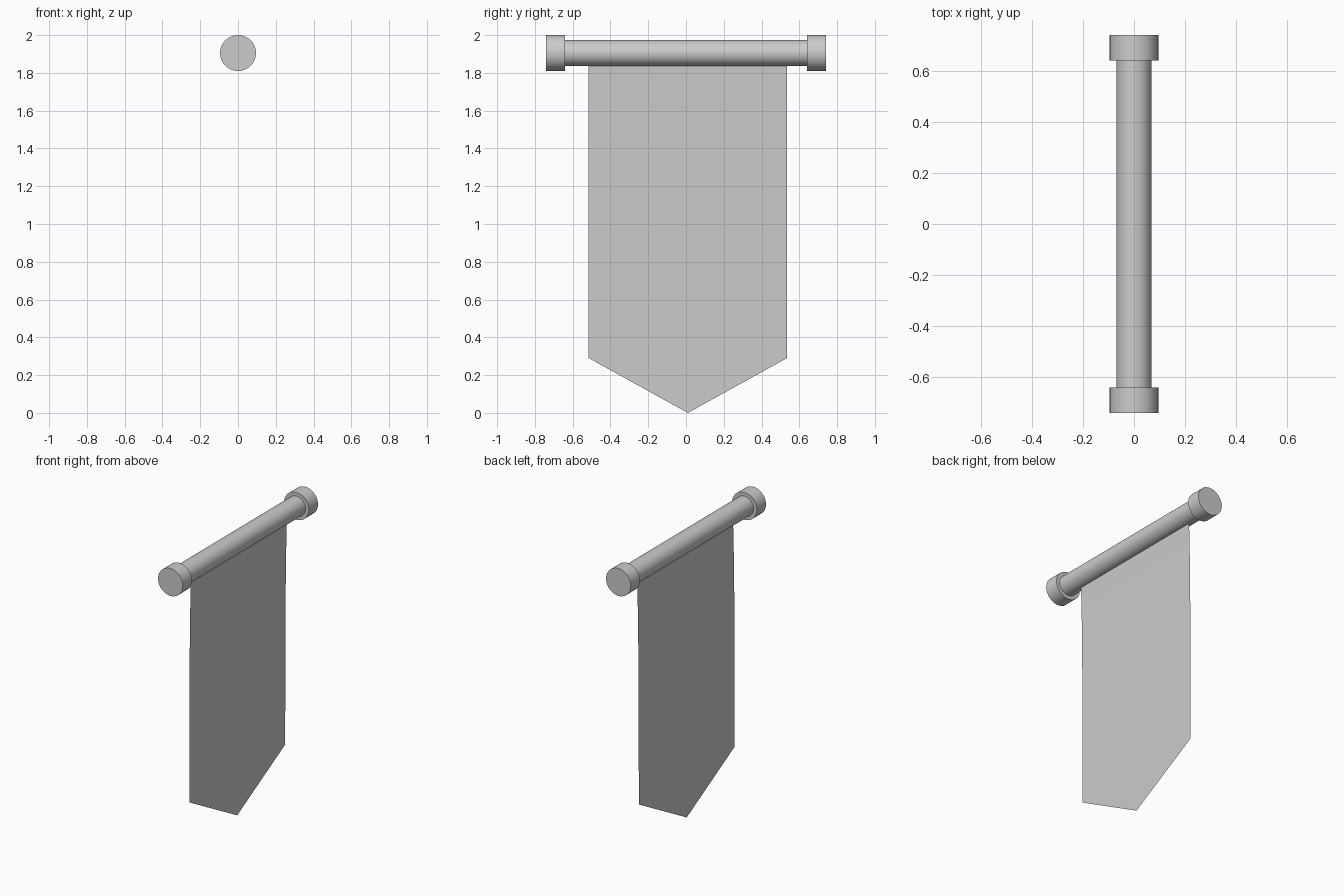
import bpy, bmesh, math

if "Cube" in bpy.data.objects:
    bpy.data.objects.remove(bpy.data.objects["Cube"])

ROD_Z = 1.905


def cylinder_y(name, radius, y0, y1):
    bpy.ops.mesh.primitive_cylinder_add(
        vertices=48, radius=radius, depth=y1 - y0,
        location=(0, (y0 + y1) / 2, ROD_Z), rotation=(math.pi / 2, 0, 0))
    ob = bpy.context.object
    ob.name = name
    bpy.ops.object.shade_smooth_by_angle(angle=math.radians(40))
    return ob


# Hanging rod and its two end caps
cylinder_y("rod", 0.069, -0.65, 0.65)
cylinder_y("end_cap_left", 0.095, -0.74, -0.64)
cylinder_y("end_cap_right", 0.095, 0.64, 0.74)

# Cloth: thin single sheet, straight sides ending in a central point
COLS, ROWS = 12, 20
Y0, Y1, TOP = -0.515, 0.535, 1.85
bm = bmesh.new()
grid = []
for r in range(ROWS + 1):
    row = []
    for c in range(COLS + 1):
        u = c / COLS
        bottom = 0.29 * abs(2 * u - 1)
        # rows stay level down to the shoulders; the last row forms the point
        z = TOP + (0.29 - TOP) * r / (ROWS - 1) if r < ROWS else bottom
        if r == ROWS - 1:
            z = 0.29
        # the cloth leans back very slightly as it falls
        x = -0.013 * (1 - math.exp(-(TOP - z) / 0.4))
        row.append(bm.verts.new((x, Y0 + (Y1 - Y0) * u, z)))
    grid.append(row)
for r in range(ROWS):
    for c in range(COLS):
        bm.faces.new((grid[r][c], grid[r + 1][c], grid[r + 1][c + 1], grid[r][c + 1]))
bmesh.ops.remove_doubles(bm, verts=bm.verts, dist=0.0005)
bmesh.ops.recalc_face_normals(bm, faces=bm.faces)
# sheet faces the right-hand side
bm.normal_update()
if sum(f.normal.x for f in bm.faces) < 0:
    bmesh.ops.reverse_faces(bm, faces=bm.faces)
mesh = bpy.data.meshes.new("cloth")
bm.to_mesh(mesh)
bm.free()
cloth = bpy.data.objects.new("cloth", mesh)
bpy.context.collection.objects.link(cloth)
for p in mesh.polygons:
    p.use_smooth = True
